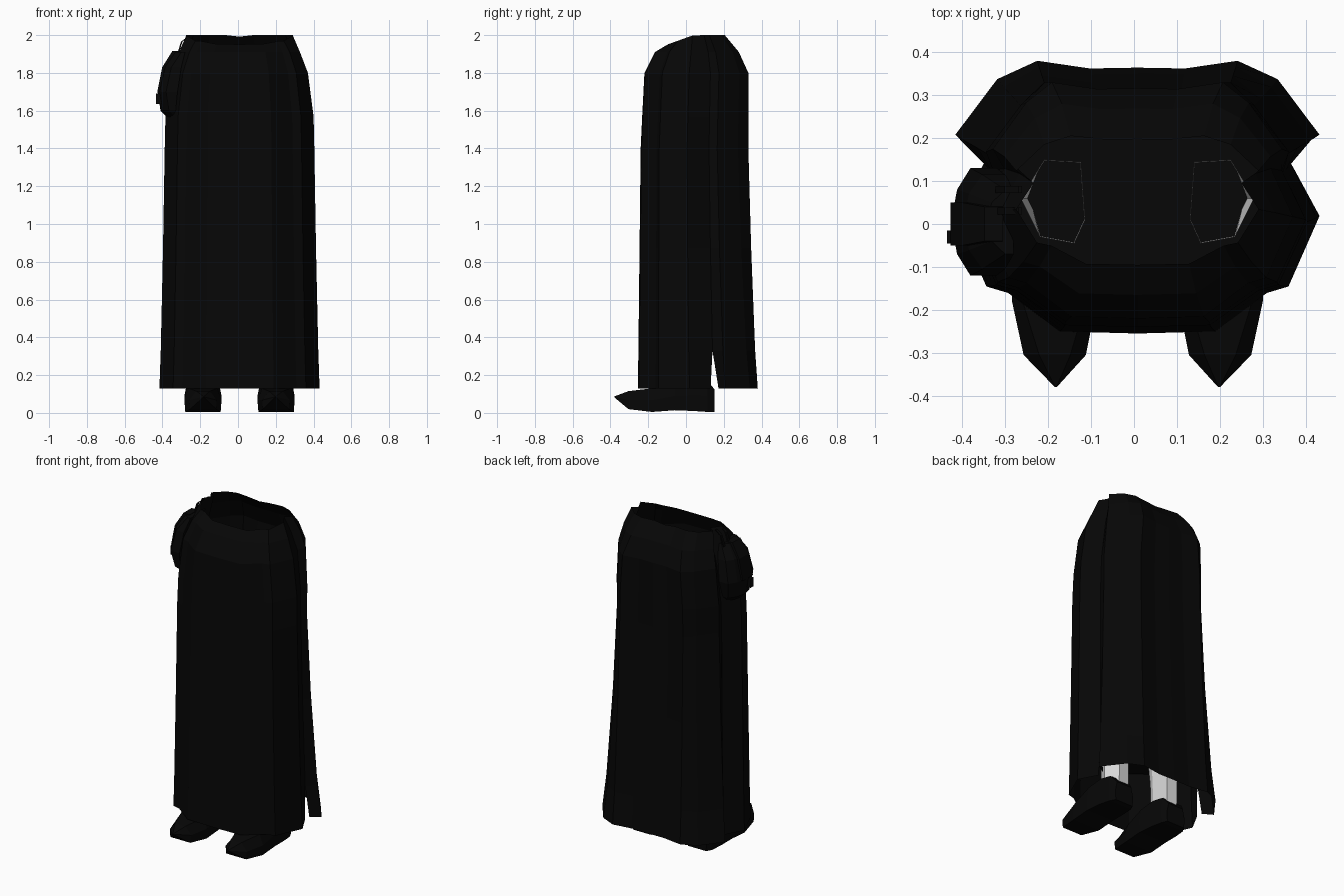
import bpy, bmesh
from mathutils import Vector

if "Cube" in bpy.data.objects:
    bpy.data.objects.remove(bpy.data.objects["Cube"])

CX = 0.008  # symmetry line of the garment


def material(name, v):
    m = bpy.data.materials.new(name)
    m.diffuse_color = (v, v, v, 1)
    m.use_nodes = True
    m.node_tree.nodes["Principled BSDF"].inputs["Base Color"].default_value = m.diffuse_color
    return m


BLACK = material("black_cloth", 0.002)
WHITE = material("white_sock", 0.7)


def loft(name, rings, mat, closed=True, caps=True):
    """Skin a list of equal-length point rings."""
    bm = bmesh.new()
    rows = [[bm.verts.new(p) for p in r] for r in rings]
    n = len(rows[0])
    for a, b in zip(rows, rows[1:]):
        for i in range(n if closed else n - 1):
            j = (i + 1) % n
            bm.faces.new((a[i], a[j], b[j], b[i]))
    if closed and caps:
        bm.faces.new(rows[0])
        bm.faces.new(rows[-1])
    bmesh.ops.remove_doubles(bm, verts=bm.verts, dist=0.0005)
    bmesh.ops.recalc_face_normals(bm, faces=bm.faces)
    me = bpy.data.meshes.new(name)
    bm.to_mesh(me)
    bm.free()
    me.materials.append(mat)
    ob = bpy.data.objects.new(name, me)
    bpy.context.collection.objects.link(ob)
    return ob


# Hem plan of one half: back panel and front panel meet at the side pleat
BACK = [(0, .367), (.11, .365), (.232, .383), (.325, .34), (.422, .21), (.362, .15)]
FRONT = [(.362, .15), (.422, .02), (.35, -.145), (.30, -.16), (.18, -.25), (0, -.255)]
# z, half width, front y, back y, tuck of the back corners
LEVELS = [(.13, .424, -.255, .38, 1), (.33, .417, -.252, .366, .97), (.87, .405, -.246, .345, .92),
          (1.4, .396, -.24, .33, .89), (1.57, .392, -.232, .33, .9), (1.8, .362, -.22, .33, .93),
          (1.91, .32, -.165, .28, .97), (2.0, .282, -.095, .205, 1)]


def plan(half, level):
    z, w, yf, yb, tuck = level
    pts = []
    for u, y in half:
        if u > .3 and y > .2:  # back corners draw in above the hem
            u, y = u * tuck, y * (1 + tuck) / 2
        yy = yf + (y + .255) / .638 * (yb - yf)
        zz = z
        if z == 2.0:  # waist drops towards the front
            zz = 2.0 - .36 * max(0, .04 - yy)
            zz -= .008 if u < .05 and yy > 0 else 0
        pts.append([u * w / .422, yy, zz])
    return pts


def both_sides(pts):
    """Mirror an open half outline that touches the centre line at one end."""
    if pts[0][0] == 0:
        pts = pts[::-1]
    full = pts + [[-x, y, z] for x, y, z in pts[-2::-1]]
    return [(x + CX, y, z) for x, y, z in full]


# Skirt panels, separated by a short slit at the hem
for name, half, seam, slit_y in (("skirt_back", BACK, -1, .172), ("skirt_front", FRONT, 0, .13)):
    rings = []
    for lv in LEVELS:
        pts = plan(half, lv)
        if lv[0] == .13:
            pts[seam][1] = slit_y
        rings.append(both_sides(pts))
    loft(name, rings, BLACK, closed=False)

# Lining that closes the inside of the skirt
lv = (.5, .40, -.24, .35, .94)
b, f = both_sides(plan(BACK, lv)), both_sides(plan(FRONT, lv))
outline = b + f[-2:0:-1]
bm = bmesh.new()
bm.faces.new([bm.verts.new(p) for p in outline])
me = bpy.data.meshes.new("inner_lining")
bm.to_mesh(me)
bm.free()
me.materials.append(BLACK)
bpy.context.collection.objects.link(bpy.data.objects.new("inner_lining", me))

# Shoes and socks: y, inner, outer, bottom, top, relative width of the top
SHOE = [(-.38, .188, .192, .083, .087, .6), (-.305, .12, .265, .02, .115, .5),
        (-.18, .095, .292, .005, .13, .75), (-.06, .095, .292, .014, .165, .85),
        (.04, .10, .287, .010, .18, .85), (.115, .11, .275, .005, .17, .85),
        (.15, .125, .255, .005, .125, .8)]
SOCK = [(.132, .145), (.217, .15), (.272, .06), (.227, -.03), (.147, -.045), (.122, .01)]
for side, s in (("left", -1), ("right", 1)):
    rings = []
    for y, a, b, z0, z1, t in SHOE:
        m, h = (a + b) / 2, (b - a) / 2
        zm = z0 + (z1 - z0) * .5
        sec = [(m - h * .95, z0), (m + h * .95, z0), (m + h, zm),
               (m + h * t, z1), (m - h * t, z1), (m - h, zm)]
        rings.append([(CX + s * u, y, z) for u, z in sec])
    loft("shoe_" + side, rings, BLACK)
    c = Vector((.19, .05))
    rings = []
    for z, k, dx in ((.12, .82, 0), (.33, .85, 0), (.46, .97, .02), (.6, 1, 0)):
        pts = [c + (Vector(p) - c) * k for p in SOCK]
        pts[2].x -= dx
        rings.append([(CX + s * p.x, p.y, z) for p in pts])
    loft("sock_" + side, rings, WHITE, caps=False)

# Hip pouch: z, outer x, inner x, half depth
POUCH = [(1.56, -.37, -.33, .07), (1.60, -.41, -.33, .105), (1.70, -.426, -.32, .125),
         (1.83, -.398, -.30, .11), (1.91, -.345, -.28, .075)]
rings = []
for z, xo, xi, h in POUCH:
    sec = [(xi, -h), (xo + .045, -h), (xo + .014, -h * .6), (xo, 0),
           (xo + .014, h * .6), (xo + .045, h), (xi, h)]
    rings.append([(x, y + .005, z) for x, y in sec])
loft("hip_pouch", rings, BLACK)

# Pouch flap and clasp
rings = [[(x - .003, -h, z), (x - .003, h, z), (x + .04, h, z), (x + .04, -h, z)]
         for z, x, h in ((1.70, -.424, .05), (1.83, -.398, .05), (1.915, -.345, .04))]
loft("pouch_flap", rings, BLACK)
x0, x1, y0, y1 = -.435, -.405, -.045, -.015
loft("pouch_clasp", [[(x0, y0, z), (x1, y0, z), (x1, y1, z), (x0, y1, z)]
                     for z in (1.635, 1.69)], BLACK)

# Thin straps from the waist to the pouch
for i, y in enumerate((.03, .08)):
    path = [(-.265, 1.99), (-.298, 1.965), (-.318, 1.90)]
    loft("pouch_strap_%d" % (i + 1),
         [[(x - .004, y - .008, z), (x + .004, y - .008, z),
           (x + .004, y + .008, z), (x - .004, y + .008, z)] for x, z in path], BLACK)
